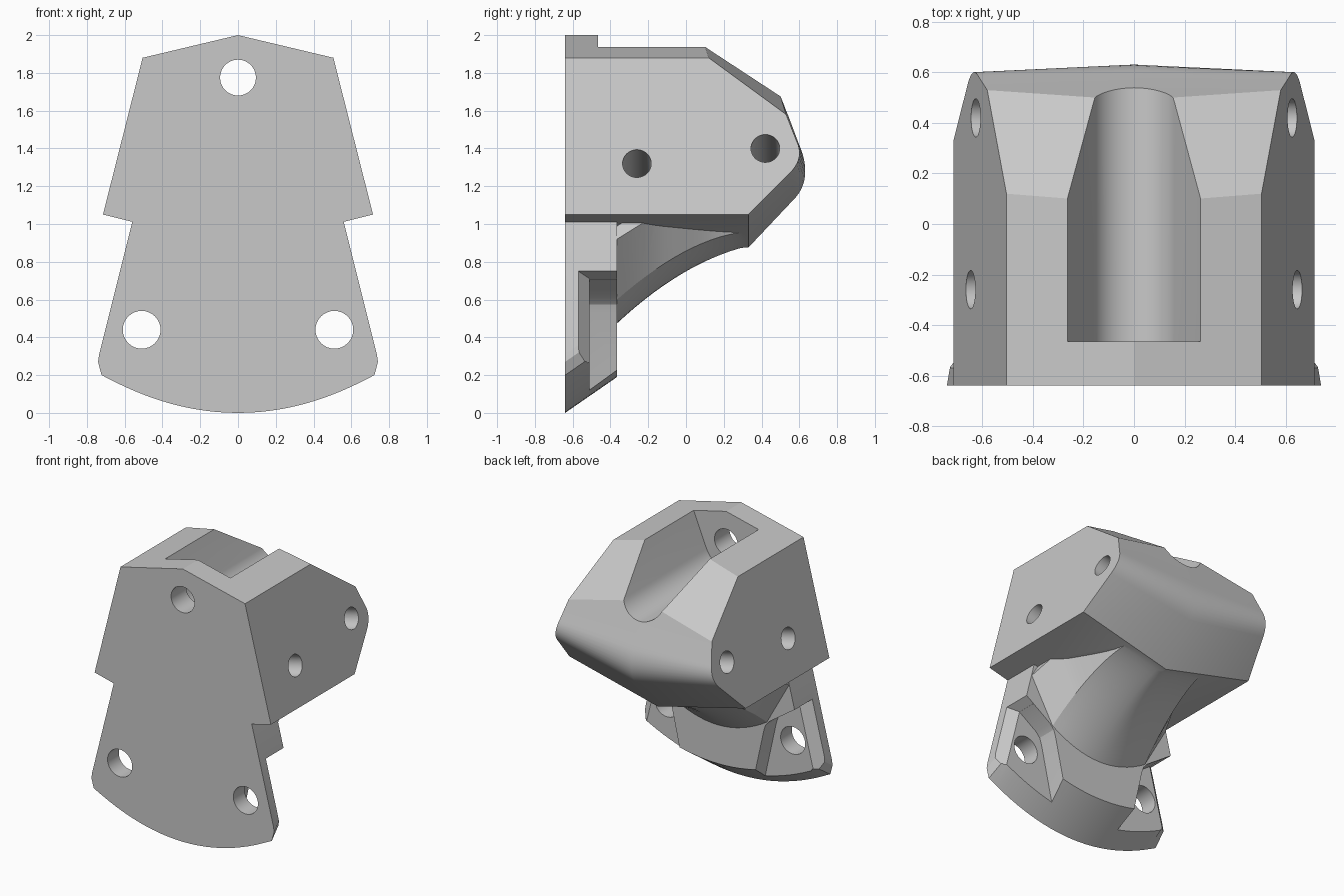
import bpy, bmesh, math
from mathutils import Vector

if "Cube" in bpy.data.objects:
    bpy.data.objects.remove(bpy.data.objects["Cube"])

FRONT, SLAB_BACK = -0.64, -0.365

grey = bpy.data.materials.new("plain grey")
grey.use_nodes = True
grey.diffuse_color = (0.58, 0.58, 0.58, 1)
grey.node_tree.nodes["Principled BSDF"].inputs["Base Color"].default_value = (0.58, 0.58, 0.58, 1)


def loft(name, sections):
    """Skin a row of matching closed outlines and cap both ends."""
    bm = bmesh.new()
    rings = [[bm.verts.new(p) for p in s] for s in sections]
    for a, b in zip(rings, rings[1:]):
        for i in range(len(a)):
            j = (i + 1) % len(a)
            bm.faces.new((a[i], a[j], b[j], b[i]))
    bm.faces.new(rings[0])
    bm.faces.new(rings[-1])
    bmesh.ops.recalc_face_normals(bm, faces=bm.faces)
    mesh = bpy.data.meshes.new(name)
    bm.to_mesh(mesh)
    bm.free()
    obj = bpy.data.objects.new(name, mesh)
    bpy.context.collection.objects.link(obj)
    mesh.materials.append(grey)
    return obj


def prism(name, outline, y0, y1):
    return loft(name, [[(x, y, z) for x, z in outline] for y in (y0, y1)])


def rod(name, start, end, radius, n=32):
    start, end = Vector(start), Vector(end)
    u = (end - start).normalized().orthogonal().normalized()
    v = (end - start).normalized().cross(u)
    ring = [radius * (u * math.cos(t) + v * math.sin(t))
            for t in (2 * math.pi * i / n for i in range(n))]
    return loft(name, [[c + r for r in ring] for c in (start, end)])


def combine(target, tool, operation):
    tool.hide_render = True
    mod = target.modifiers.new("combine", "BOOLEAN")
    mod.operation, mod.object, mod.solver = operation, tool, "EXACT"
    bpy.context.view_layer.objects.active = target
    bpy.ops.object.modifier_apply(modifier=mod.name)
    bpy.data.objects.remove(tool)


def curve(a, b, c, n=10):
    """Quadratic curve from a to c, pulled towards b."""
    return [tuple((1 - t) ** 2 * p + 2 * t * (1 - t) * q + t * t * r for p, q, r in zip(a, b, c))
            for t in (i / n for i in range(n + 1))]


def head_side(z):
    return 0.505 + (1.88 - z) * 0.253


def slab_side(z):
    return 0.56 + (1.01 - z) * 0.25


# Head: side outlines (y, z) at the middle and at both ends
middle = [(FRONT, 2.0), (0.08, 2.0), (0.49, 1.71),
          *curve((0.595, 1.43), (0.675, 1.25), (0.58, 1.14)), (0.33, 0.875), (FRONT, 0.873)]
end = [(FRONT, 1.88), (0.12, 1.88), (0.53, 1.58),
       *curve((0.585, 1.44), (0.63, 1.35), (0.55, 1.27)), (0.33, 1.05), (FRONT, 1.05)]
head = loft("head", [[(-head_side(z), y, z) for y, z in end],
                     [(0, y, z) for y, z in middle],
                     [(head_side(z), y, z) for y, z in end]])

# Mounting plate: curved foot that rises towards the back
def plate_outline(y, rise):
    half = [(0.53, 1.1), (slab_side(1.01), 1.01), (slab_side(0.31 + rise), 0.31 + rise),
            (slab_side(0.27 + rise) - 0.004, 0.27 + rise), (slab_side(0.2 + rise) - 0.04, 0.2 + rise)]
    foot = [(0.72 * i / 12, 0.2 * (i / 12) ** 2 + rise) for i in range(11, 0, -1)]
    right = half + foot
    outline = right + [(0, rise)] + [(-x, z) for x, z in reversed(right)]
    return [(x, y, z) for x, z in outline]


plate = loft("mounting_plate", [plate_outline(FRONT, 0), plate_outline(SLAB_BACK, 0.19)])

# Bolt pockets with a bevelled outer rim, and bolt holes
for s in (1, -1):
    pocket = [(0.9, 0.93), (0.625, 0.75), (0.42, 0.61), (0.39, 0.575), (0.375, 0.53),
              (0.27, 0.05), (0.27, -0.2), (0.9, -0.2)]
    combine(plate, prism("pocket_cutter", [(s * x, z) for x, z in pocket], -0.51, -0.3), "DIFFERENCE")
    rim = [(0, -0.57), (-0.06, -0.51), (-0.06, -0.3), (0.1, -0.3), (0.1, -0.67)]
    sections = [[(s * (slab_side(z) + d), y, z + d * 0.66) for d, y in rim] for z in (0.75, 0.0)]
    combine(plate, loft("rim_cutter", sections), "DIFFERENCE")
    combine(plate, rod("bolt_cutter", (s * 0.51, -0.8, 0.44), (s * 0.51, -0.3, 0.44), 0.1), "DIFFERENCE")


# Neck: rounded underside sweeping from the plate to the head
def neck_section(y, t):
    t = max(t, 0)
    low = 0.47 + 0.65 * t - 0.24 * t * t
    low = min(low, 0.47 + 0.405 * (1 - (1 - t) ** 1.9)) + 0.004
    edge = 0.6 + 0.358 * (1 - (1 - t) ** 1.7)
    width = 0.4 - 0.08 * t
    shoulder = 0.58 - 0.25 * t
    top = min(0.92 + 0.62 * t * 0.7, 1.06)
    under = []
    for i in range(-8, 9):
        k = abs(i / 8) ** (2 - 0.9 * t)
        under.append((width * i / 8, low + (edge - low) * k))
    outline = under + [(shoulder, top), (shoulder - 0.04, top + 0.07),
                       (0.04 - shoulder, top + 0.07), (-shoulder, top)]
    return [(x, y, z) for x, z in outline]


steps = [i / 14 for i in range(15)]
neck = loft("neck", [neck_section(-0.42, 0)] +
            [neck_section(SLAB_BACK + 0.695 * t, t) for t in steps])

combine(head, plate, "UNION")
combine(head, neck, "UNION")

# Round-bottomed channel along the top
arc = [(0.172 * math.cos(a), 1.75 + 0.172 * math.sin(a))
       for a in (math.radians(-22 - 136 * i / 20) for i in range(21))]
combine(head, prism("channel_cutter", [(0.372, 2.2)] + arc + [(-0.372, 2.2)], -0.465, 0.9), "DIFFERENCE")

# Front hole into the channel, and slanted cross holes
combine(head, rod("front_hole_cutter", (0, -0.8, 1.775), (0, -0.3, 1.775), 0.095), "DIFFERENCE")
normal = Vector((0.97, 0, 0.245))
for y, z in ((-0.26, 1.32), (0.42, 1.4)):
    for s in (1, -1):
        axis = Vector((s * normal.x, 0, normal.z))
        p = Vector((s * head_side(z), y, z))
        combine(head, rod("cross_hole_cutter", p + 0.2 * axis, p - 0.7 * axis, 0.076), "DIFFERENCE")

# Smooth the rounded areas, keep the creases
head.name = "mounting_bracket"
bpy.ops.object.select_all(action="DESELECT")
head.select_set(True)
bpy.context.view_layer.objects.active = head
bpy.ops.object.shade_smooth_by_angle(angle=math.radians(20))
